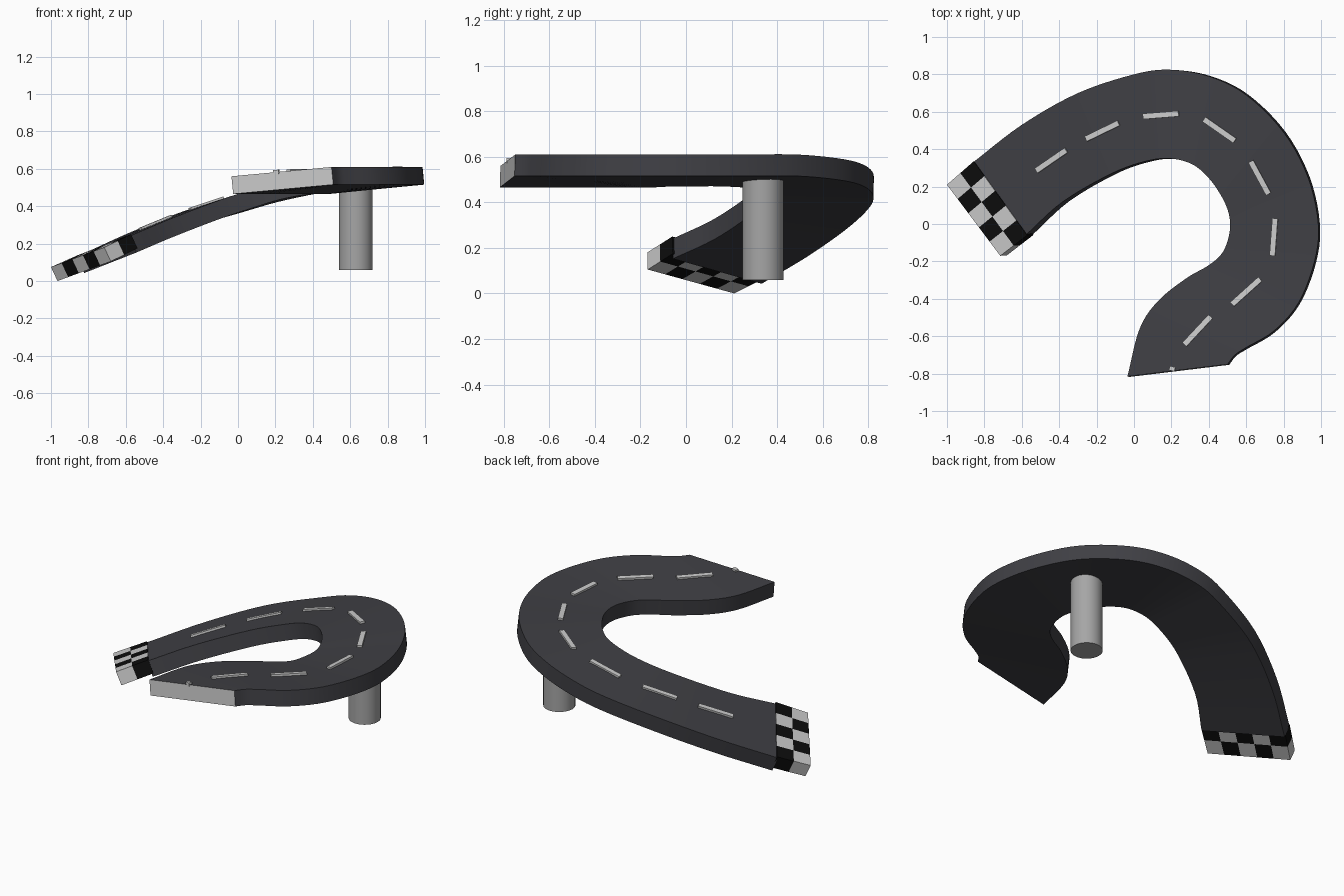
import bpy, bmesh
from mathutils import Vector
from mathutils.bvhtree import BVHTree

if "Cube" in bpy.data.objects:
    bpy.data.objects.remove(bpy.data.objects["Cube"])

def material(name, c):
    m = bpy.data.materials.new(name)
    m.diffuse_color = (*c, 1)
    m.use_nodes = True
    m.node_tree.nodes["Principled BSDF"].inputs["Base Color"].default_value = m.diffuse_color
    return m

ASPHALT = material("asphalt", (0.05, 0.05, 0.058))
WHITE = material("white_paint", (0.8, 0.8, 0.8))
BLACK = material("black_paint", (0.004, 0.004, 0.004))
CONCRETE = material("concrete", (0.38, 0.38, 0.38))

def make_object(name, verts, faces, mats, idx=None):
    me = bpy.data.meshes.new(name)
    me.from_pydata(verts, [], faces)
    for m in mats:
        me.materials.append(m)
    if idx:
        me.polygons.foreach_set("material_index", idx)
    bm = bmesh.new()
    bm.from_mesh(me)
    bmesh.ops.recalc_face_normals(bm, faces=bm.faces)
    bm.to_mesh(me)
    bm.free()
    ob = bpy.data.objects.new(name, me)
    bpy.context.collection.objects.link(ob)
    return ob

def smooth_path(pts, steps):
    # Catmull-Rom curve through the points
    p = [Vector(q) for q in pts]
    p = [2 * p[0] - p[1]] + p + [2 * p[-1] - p[-2]]
    out = []
    for i in range(1, len(p) - 2):
        a, b, c, d = p[i - 1:i + 3]
        for k in range(steps):
            t = k / steps
            out.append(0.5 * (2 * b + (c - a) * t + (2 * a - 5 * b + 4 * c - d) * t * t
                              + (3 * b - a - 3 * c + d) * t ** 3))
    return out + [p[-2]]

BOX = [(0, 1, 2, 3), (4, 5, 6, 7), (0, 1, 5, 4), (1, 2, 6, 5), (2, 3, 7, 6), (3, 0, 4, 7)]

# Road: outer and inner top edges, slab thickened along the surface normal
outer = [(-.86, .33, .13), (-.6, .53, .25), (-.3, .70, .37), (0, .80, .46), (.19, .825, .515),
         (.4, .79, .56), (.6, .69, .59), (.8, .49, .61), (.93, .25, .61), (.985, 0, .61),
         (.965, -.2, .61), (.88, -.42, .61), (.75, -.57, .61), (.6, -.66, .61),
         (.54, -.70, .61), (.50, -.75, .61)]
inner = [(-.58, -.06, .24), (-.38, .12, .325), (-.12, .27, .425), (.06, .335, .485), (.19, .35, .525),
         (.31, .32, .55), (.4, .245, .56), (.475, .135, .565), (.51, .04, .565), (.51, -.05, .565),
         (.475, -.15, .56), (.40, -.22, .56), (.28, -.29, .56), (.13, -.41, .56),
         (.03, -.56, .56), (-.035, -.815, .56)]
THICK = 0.095
O, I = smooth_path(outer, 5), smooth_path(inner, 5)
n = len(O)
verts, faces = [], []
for i in range(n):
    a, b = max(i - 1, 0), min(i + 1, n - 1)
    tangent = (O[b] + I[b]) - (O[a] + I[a])
    down = tangent.cross(O[i] - I[i]).normalized() * -THICK
    if down.z > 0:
        down = -down
    verts += [O[i], I[i], I[i] + down, O[i] + down]
for i in range(n - 1):
    for k in range(4):
        j = (k + 1) % 4
        faces.append((4 * i + k, 4 * i + j, 4 * i + 4 + j, 4 * i + 4 + k))
faces += [(0, 1, 2, 3), tuple(range(4 * n - 4, 4 * n))]
road = make_object("road", verts, faces, [ASPHALT, WHITE], [0] * (len(faces) - 1) + [1])
surface = BVHTree.FromPolygons(verts, faces)

# Checkered strip at the low end, five blocks wide and two deep
c_end = [Vector((-1.0, .21, .075)), Vector((-.715, -.17, .18))]
c_road = [Vector((-.857, .335, .138)), Vector((-.572, -.06, .25))]
drop = Vector((.035, .002, -.075))

def strip_point(u, v):
    return c_end[0].lerp(c_end[1], u).lerp(c_road[0].lerp(c_road[1], u), v)

cv, cf, ci = [], [], []
for r in range(5):
    for c in range(2):
        q = [strip_point((r + a) / 5, (c + b) / 2) for a, b in ((0, 0), (1, 0), (1, 1), (0, 1))]
        base = len(cv)
        cv += q + [p + drop for p in q]
        cf += [tuple(base + k for k in f) for f in BOX]
        ci += [(r + c) % 2] * 6
make_object("checkered_strip", cv, cf, [WHITE, BLACK], ci)

# Lane dashes laid on the road surface
dashes = [(-.52, .285, -.36, .395), (-.255, .455, -.08, .54), (.05, .575, .24, .59),
          (.375, .56, .54, .445), (.625, .335, .72, .16), (.755, .03, .74, -.17),
          (.675, -.295, .525, -.43), (.41, -.495, .27, -.645), (.208, -.763, .202, -.785)]
for k, (x0, y0, x1, y1) in enumerate(dashes):
    ends = [surface.ray_cast(Vector((x, y, 3)), Vector((0, 0, -1)))[:2] for x, y in ((x0, y0), (x1, y1))]
    up = ends[0][1] + ends[1][1]
    up = (up if up.z > 0 else -up).normalized()
    side = (ends[1][0] - ends[0][0]).cross(up).normalized() * 0.015
    a, b = ends[0][0], ends[1][0]
    quad = [a - side, a + side, b + side, b - side]
    make_object(f"lane_dash_{k + 1}", [p - up * 0.01 for p in quad] + [p + up * 0.012 for p in quad],
                BOX, [WHITE])

# Support pillar
bpy.ops.mesh.primitive_cylinder_add(vertices=32, radius=0.09, depth=0.45, location=(.63, .338, .285))
pillar = bpy.context.object
pillar.name = "support_pillar"
pillar.data.materials.append(CONCRETE)
bpy.ops.object.shade_smooth_by_angle()

# Smooth the road along its curve
bpy.ops.object.select_all(action='DESELECT')
road.select_set(True)
bpy.context.view_layer.objects.active = road
bpy.ops.object.shade_smooth_by_angle()
